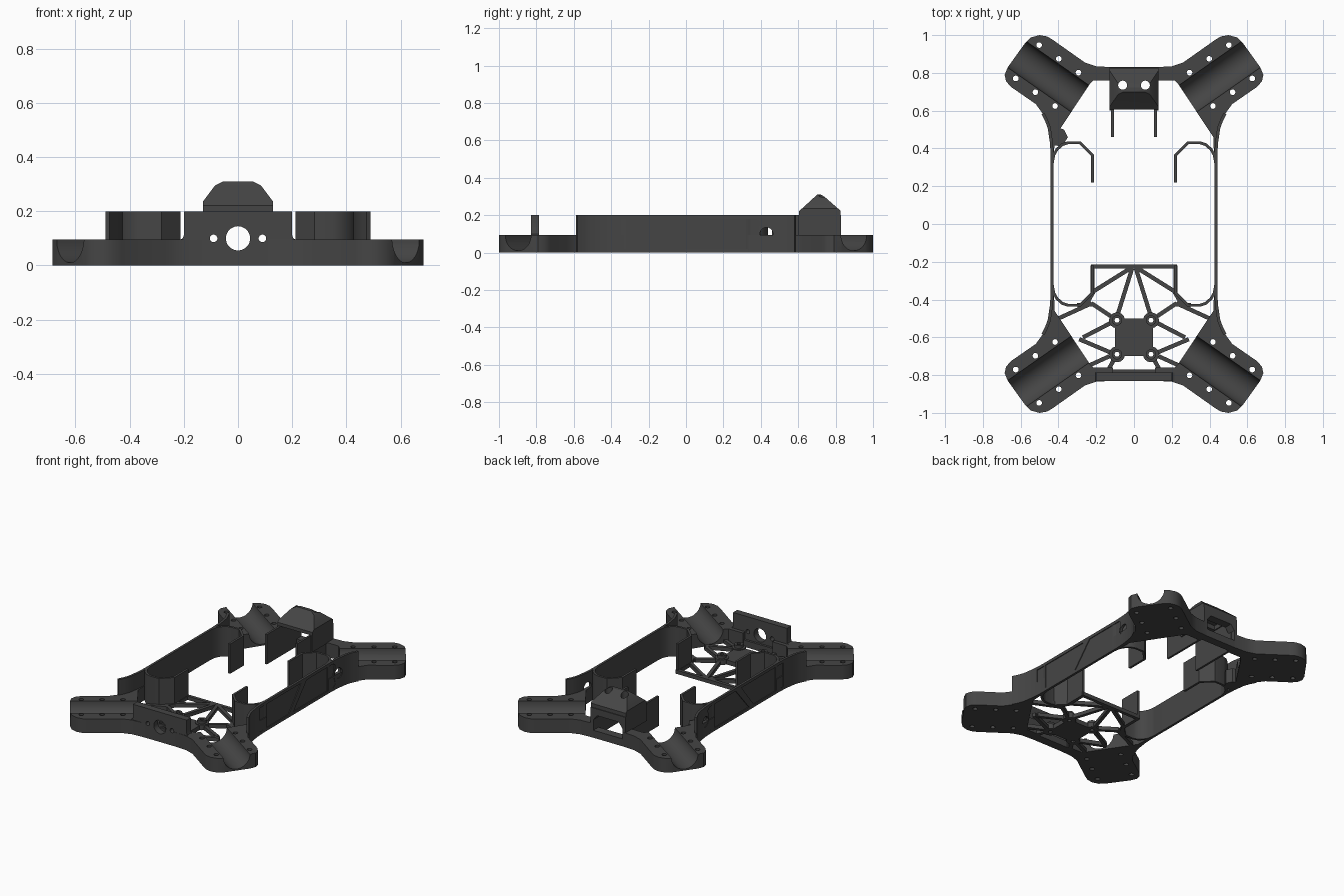
import bpy, bmesh, math
from mathutils import Matrix, Vector

cube = bpy.data.objects.get("Cube")
if cube:
    bpy.data.objects.remove(cube, do_unlink=True)

mat = bpy.data.materials.new("charcoal_plastic")
mat.use_nodes = True
COLOUR = (0.06, 0.06, 0.06, 1)
mat.diffuse_color = COLOUR
bsdf = mat.node_tree.nodes["Principled BSDF"]
bsdf.inputs["Base Color"].default_value = COLOUR
bsdf.inputs["Roughness"].default_value = 0.6


def prism(name, pts, lo, hi, axis="z"):
    """Extrude a 2D profile between lo and hi along an axis."""
    place = {"x": lambda u, v, w: (w, u, v),
             "y": lambda u, v, w: (u, w, v),
             "z": lambda u, v, w: (u, v, w)}[axis]
    bm = bmesh.new()
    low = [bm.verts.new(place(u, v, lo)) for u, v in pts]
    top = [bm.verts.new(place(u, v, hi)) for u, v in pts]
    bm.faces.new(low)
    bm.faces.new(top)
    n = len(pts)
    for i in range(n):
        j = (i + 1) % n
        bm.faces.new((low[i], low[j], top[j], top[i]))
    bmesh.ops.recalc_face_normals(bm, faces=bm.faces)
    mesh = bpy.data.meshes.new(name)
    bm.to_mesh(mesh)
    bm.free()
    mesh.materials.append(mat)
    ob = bpy.data.objects.new(name, mesh)
    bpy.context.collection.objects.link(ob)
    return ob


def rect(x0, x1, y0, y1):
    return [(x0, y0), (x1, y0), (x1, y1), (x0, y1)]


def circle(x, y, r, n=20):
    return [(x + r * math.cos(2 * math.pi * i / n), y + r * math.sin(2 * math.pi * i / n))
            for i in range(n)]


def ribbon(name, path, width, lo, hi):
    """Upright wall of even thickness along a 2D path."""
    p = [Vector(q) for q in path]
    left, right = [], []
    for i, q in enumerate(p):
        a = (q - p[i - 1]).normalized() if i else (p[1] - q).normalized()
        b = (p[i + 1] - q).normalized() if i < len(p) - 1 else a
        t = (a + b).normalized()
        off = Vector((-t.y, t.x)) * width / 2 / max(t.dot(a), 0.5)
        left.append(tuple(q + off))
        right.append(tuple(q - off))
    return prism(name, left + right[::-1], lo, hi)


def boolean(ob, cutters, operation="DIFFERENCE"):
    """Apply the cutters, then remove them."""
    for c in cutters:
        c.hide_render = True
        m = ob.modifiers.new("cut", "BOOLEAN")
        m.operation, m.object, m.solver = operation, c, "EXACT"
    bpy.context.view_layer.update()
    dg = bpy.context.evaluated_depsgraph_get()
    mesh = bpy.data.meshes.new_from_object(ob.evaluated_get(dg))
    ob.modifiers.clear()
    ob.data = mesh
    for c in cutters:
        bpy.data.objects.remove(c, do_unlink=True)


def mirror(ob, x=True, y=False):
    m = ob.modifiers.new("mirror", "MIRROR")
    m.use_axis = (x, y, False)
    m.use_mirror_merge = False


# Motor arms: low blocks with a round channel and six screw holes
arm = prism("corner_arms", [
    (.11, .83), (.2, .835), (.26, .855), (.43, .975), (.46, .993), (.5, 1), (.545, .988),
    (.575, .96), (.668, .83), (.685, .79), (.677, .755), (.65, .725), (.52, .635),
    (.48, .58), (.455, .51), (.441, .43), (.441, .33), (.425, .33), (.42, .46),
    (.235, .74), (.215, .76), (.11, .76)], 0, .095)
ANGLE = math.radians(35)
frame = Matrix.Translation((.46, .786, .095)) @ Matrix.Rotation(ANGLE, 4, "Z")
channel = prism("channel_cutter", circle(0, 0, .085, 40), -.3, .3, "x")
channel.data.transform(frame)
cutters = [channel]
for u in (-.127, 0, .127):
    for v in (-.108, .108):
        c = frame @ Vector((u, v, 0))
        cutters.append(prism("screw_cutter", circle(c.x, c.y, .015, 14), -.1, .2))
boolean(arm, cutters)
mirror(arm, True, True)

# Side walls, flaring into the arms, with sunken panels and a round port
half = [(.433, .36), (.437, .43), (.449, .51), (.464, .55), (.482, .585)]
wall = ribbon("side_walls", [(x, -y) for x, y in half[::-1]] + half, .016, 0, .2)
panels = [[(-.4, .18), (.04, .18), (-.09, .02), (-.4, .02)],
          [(.1, .18), (.38, .18), (.4, .165), (.385, .1), (.4, .04), (.38, .02), (-.04, .02)]]
cutters = [prism("panel_cutter", p, .436, .5, "x") for p in panels]
cutters.append(prism("port_cutter", circle(.43, .1, .035), .4, .5, "x"))
boolean(wall, cutters)
mirror(wall)

# Hooked battery guides at all four inner corners
guide = ribbon("battery_guides", [(.433, .32), (.425, .365), (.408, .395), (.38, .42), (.35, .43),
                                  (.285, .43), (.22, .365), (.22, .22)], .015, 0, .2)
mirror(guide, True, True)
prism("guide_gusset", [(-.44, .42), (-.38, .41), (-.35, .46), (-.37, .5), (-.44, .52)], 0, .095)

# Front plate with a lens hole and two screw holes
plate = prism("front_plate", [(-.215, 0), (.215, 0), (.215, .095), (.204, .1), (.2, .11), (.2, .2),
                              (-.2, .2), (-.2, .11), (-.204, .1), (-.215, .095)],
              -.83, -.785, "y")
boolean(plate, [prism("lens_cutter", circle(x, .1, r), -1, -.7, "y")
                for x, r in ((0, .045), (-.09, .014), (.09, .014))])
# Lower lip behind the plate
prism("front_lip", rect(-.22, .22, -.79, -.77), 0, .045)

# Rear wall with a window
rear = prism("rear_wall", rect(-.13, .13, 0, .2), .775, .83, "y")
boolean(rear, [prism("window_cutter", [(-.108, .05), (.108, .05), (.108, .12), (.08, .155),
                                       (-.08, .155), (-.108, .12)], .7, .9, "y")])
cheek = prism("rear_cheeks", rect(.108, .13, .6, .83), .09, .2)
mirror(cheek)
rail = prism("rear_rails", rect(.107, .121, .46, .8), 0, .2)
mirror(rail)

# Antenna hood: side profile crossed with front profile, hollow, two holes
hood = prism("antenna_hood", [(.605, .2), (.605, .222), (.685, .295), (.7, .31), (.722, .31),
                              (.745, .295), (.825, .225), (.825, .2)], -.2, .2, "x")
boolean(hood, [prism("hood_shape", [(-.13, .1), (.13, .1), (.13, .235), (.115, .255), (.085, .295),
                                    (.055, .31), (.055, .4), (-.055, .4), (-.055, .31),
                                    (-.085, .295), (-.115, .255), (-.13, .235)],
                       .5, .9, "y")], "INTERSECT")
boolean(hood, [prism("hollow_cutter", rect(-.1, .1, .65, .785), .1, .23)]
        + [prism("antenna_cutter", circle(x, .735, .024), .1, .5) for x in (-.06, .06)])

# Floor lattice: centre plate, standoffs and struts
posts = [(x, y) for x in (-.09, .09) for y in (-.51, -.69)]


def post_holes():
    return [prism("post_cutter", circle(x, y, .013, 12), -.1, .2) for x, y in posts]


centre = prism("centre_plate", [(-.06, -.5), (.06, -.5), (.1, -.54), (.1, -.66), (.06, -.7),
                                (-.06, -.7), (-.1, -.66), (-.1, -.54)], 0, .03)
boolean(centre, post_holes())
for x, y in posts:
    post = prism("standoff", circle(x, y, .042, 24), 0, .035)
    collar = prism("standoff_collar", circle(x, y, .027, 24), .03, .055)
    for ob in (post, collar):
        boolean(ob, [prism("post_cutter", circle(x, y, .013, 12), -.1, .2)])

struts = [((0, -.225), (.227, -.225)), ((.02, -.235), (.22, -.36)),
          ((.01, -.235), (.085, -.475)), ((.12, -.49), (.225, -.42)),
          ((.215, -.36), (.25, -.42)), ((.22, -.425), (.3, -.43)),
          ((.225, -.42), (.4, -.5)), ((.125, -.525), (.27, -.6)),
          ((.125, -.68), (.29, -.61)), ((.22, -.22), (.22, -.37)),
          ((.11, -.725), (.14, -.78)), ((.13, -.7), (.24, -.75))]
for a, b in struts:
    mirror(ribbon("floor_strut", [a, b], .022, 0, .025))

# Smooth the curves, keep the edges crisp
bpy.ops.object.select_all(action="DESELECT")
for ob in bpy.context.collection.objects:
    if ob.type == "MESH" and mat.name in ob.data.materials:
        ob.select_set(True)
        bpy.context.view_layer.objects.active = ob
bpy.ops.object.shade_smooth_by_angle(angle=math.radians(30))
